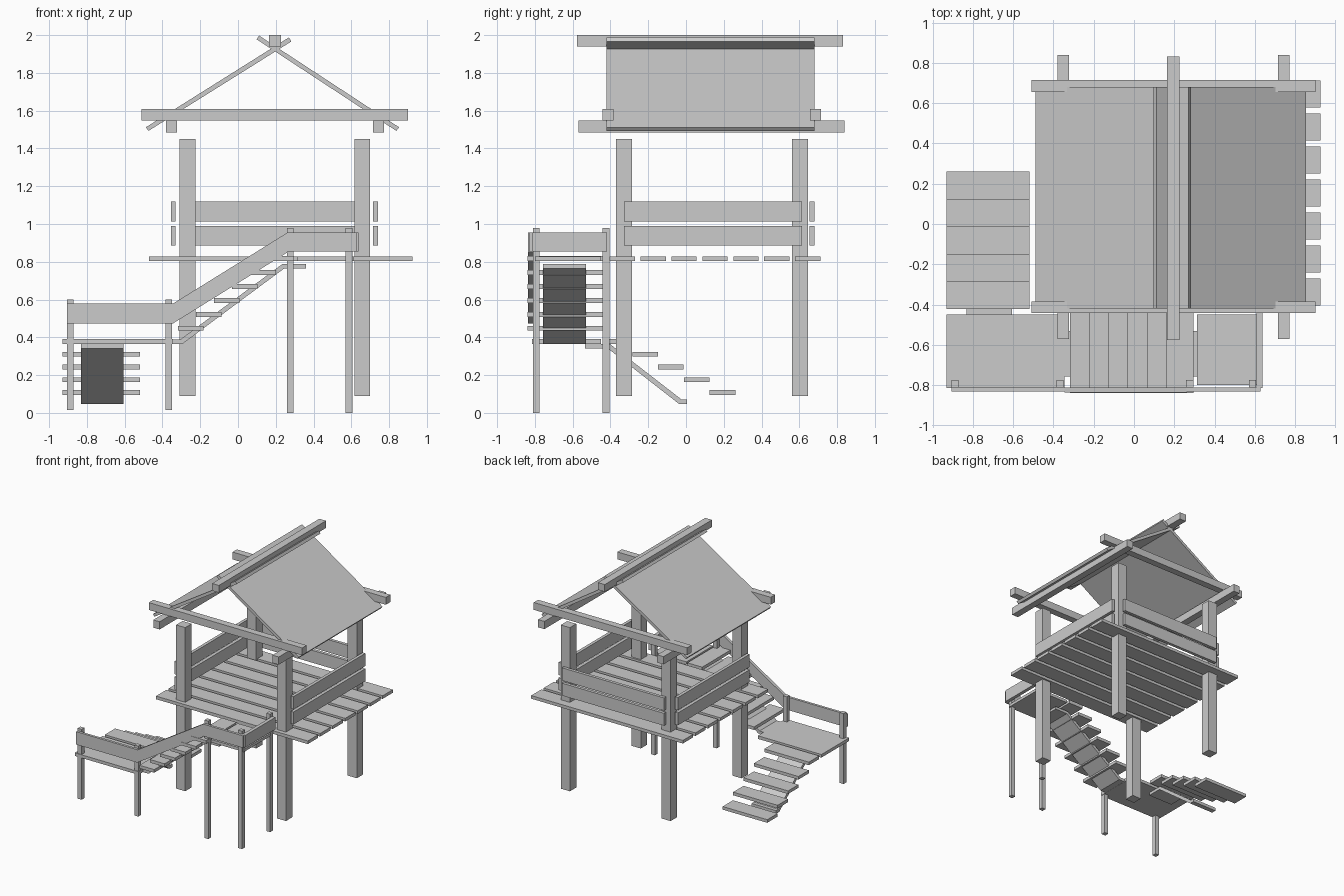
import bpy


def prism(name, profile, axis, lo, hi):
    """Extrude a closed 2D profile along x (profile is y,z) or y (profile is x,z)."""
    n = len(profile)
    verts = []
    for d in (lo, hi):
        verts += [(d, a, b) if axis == 'x' else (a, d, b) for a, b in profile]
    faces = [tuple(range(n)), tuple(range(2 * n - 1, n - 1, -1))]
    faces += [(i, i + n, (i + 1) % n + n, (i + 1) % n) for i in range(n)]
    if axis == 'x':
        faces = [f[::-1] for f in faces]
    mesh = bpy.data.meshes.new(name)
    mesh.from_pydata(verts, [], faces)
    obj = bpy.data.objects.new(name, mesh)
    bpy.context.collection.objects.link(obj)
    # consistent outward normals
    import bmesh
    bm = bmesh.new()
    bm.from_mesh(mesh)
    bmesh.ops.recalc_face_normals(bm, faces=bm.faces)
    bm.to_mesh(mesh)
    bm.free()
    return obj


def box(name, x0, x1, y0, y1, z0, z1):
    return prism(name, [(x0, z0), (x1, z0), (x1, z1), (x0, z1)], 'y', y0, y1)


# Main hut posts
for x in (-0.268, 0.658):
    for y in (-0.328, 0.603):
        box("hut_post", x - 0.042, x + 0.042, y - 0.042, y + 0.042, 0.09, 1.45)

# Floor boards
for i in range(7):
    y = -0.338 + i * 0.1638
    box("floor_board", -0.47, 0.925, y - 0.067, y + 0.067, 0.803, 0.829)

# Hut rails on the left, right and back
for z0, z1 in ((0.887, 0.99), (1.012, 1.118)):
    box("left_rail", -0.356, -0.330, -0.327, 0.615, z0, z1)
    box("right_rail", 0.714, 0.740, -0.327, 0.615, z0, z1)
    box("back_rail", -0.275, 0.665, 0.655, 0.681, z0, z1)

# Roof frame
for x in (-0.351, 0.744):
    box("eave_beam", x - 0.029, x + 0.029, -0.57, 0.838, 1.485, 1.549)
for y in (-0.414, 0.685):
    box("cross_beam", -0.51, 0.90, y - 0.029, y + 0.029, 1.549, 1.61)
box("ridge_beam", 0.165, 0.227, -0.576, 0.832, 1.94, 2.0)

# Crossing roof sheets
prism("right_roof", [(0.098, 1.978), (0.838, 1.493), (0.853, 1.512), (0.112, 1.997)],
      'y', -0.42, 0.68)
prism("left_roof", [(0.282, 1.966), (-0.474, 1.493), (-0.488, 1.512), (0.270, 1.988)],
      'y', -0.42, 0.68)

# Landings
box("upper_landing", 0.312, 0.615, -0.80, -0.45, 0.805, 0.829)
box("lower_landing", -0.93, -0.345, -0.815, -0.45, 0.365, 0.391)

# Landing posts
for x, y, z0, z1 in ((0.277, -0.793, 0, 0.98), (0.588, -0.793, 0, 0.98),
                     (0.588, -0.424, 0, 0.98), (-0.888, -0.793, 0.015, 0.60),
                     (-0.367, -0.793, 0.015, 0.60)):
    box("landing_post", x - 0.018, x + 0.018, y - 0.018, y + 0.018, z0, z1)

# Upper flight: treads on a bent support plate
for i in range(6):
    x = -0.250 + i * 0.0955
    z = 0.448 + i * 0.0737
    box("upper_tread", x - 0.068, x + 0.068, -0.84, -0.44, z - 0.013, z + 0.013)
prism("upper_stair_plate",
      [(-0.345, 0.366), (-0.293, 0.366), (0.245, 0.765), (0.36, 0.765),
       (0.36, 0.788), (0.235, 0.788), (-0.305, 0.389), (-0.345, 0.389)],
      'y', -0.758, -0.53)

# Lower flight: treads on a bent support plate
for i in range(5):
    y = -0.353 + i * 0.1365
    z = 0.378 - i * 0.0675
    box("lower_tread", -0.93, -0.52, y - 0.068, y + 0.068, z - 0.013, z + 0.013)
prism("lower_stair_plate",
      [(-0.535, 0.340), (-0.412, 0.340), (-0.035, 0.046), (0.005, 0.046),
       (0.005, 0.072), (-0.025, 0.072), (-0.402, 0.364), (-0.535, 0.364)],
      'x', -0.832, -0.606)

# Stair railing
prism("lower_landing_rail", [(-0.905, 0.473), (-0.345, 0.473), (-0.345, 0.58), (-0.905, 0.58)],
      'y', -0.832, -0.811)
prism("stair_rail", [(-0.345, 0.473), (0.262, 0.850), (0.262, 0.955), (-0.345, 0.578)],
      'y', -0.837, -0.811)
box("upper_landing_rail", 0.26, 0.628, -0.832, -0.811, 0.855, 0.955)
box("upper_side_rail", 0.609, 0.638, -0.815, -0.418, 0.855, 0.955)
